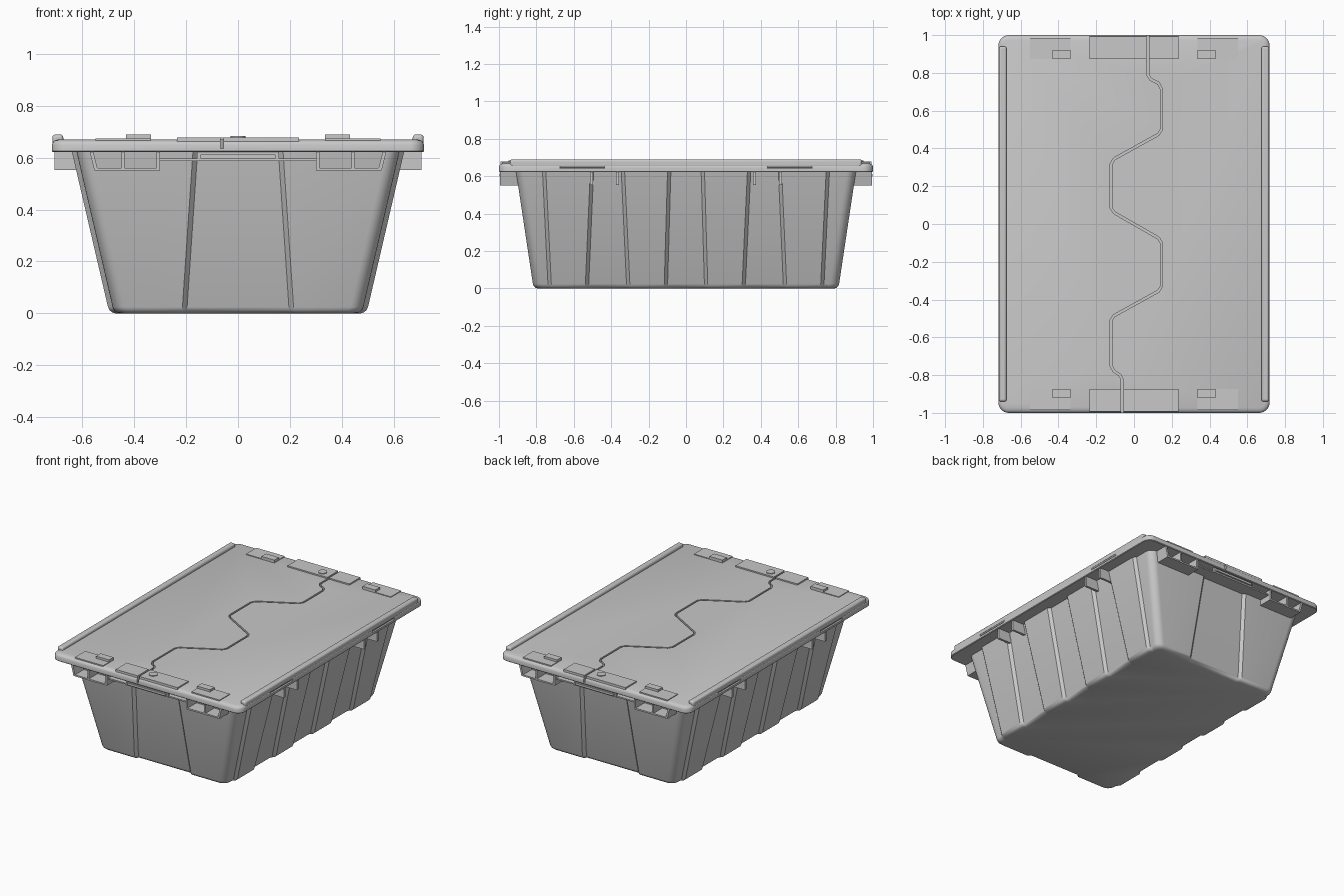
import bpy, bmesh, math
from mathutils import Vector

if "Cube" in bpy.data.objects:
    bpy.data.objects.remove(bpy.data.objects["Cube"], do_unlink=True)

grey = bpy.data.materials.new("light_grey_plastic")
grey.diffuse_color = (0.58, 0.58, 0.58, 1)
grey.use_nodes = True
grey.node_tree.nodes["Principled BSDF"].inputs["Base Color"].default_value = (0.58, 0.58, 0.58, 1)
parts = []


def finish(name, bm, bevel=0.0):
    bmesh.ops.recalc_face_normals(bm, faces=bm.faces)
    me = bpy.data.meshes.new(name)
    bm.to_mesh(me)
    bm.free()
    me.materials.append(grey)
    ob = bpy.data.objects.new(name, me)
    bpy.context.collection.objects.link(ob)
    if bevel:
        m = ob.modifiers.new("soft_edges", 'BEVEL')
        m.width, m.segments = bevel, 3
    parts.append(ob)
    return ob


def loft(bm, rings):
    """Skin a stack of closed rings and cap both ends."""
    vs = [[bm.verts.new(p) for p in r] for r in rings]
    n = len(vs[0])
    for a, b in zip(vs, vs[1:]):
        for i in range(n):
            j = (i + 1) % n
            bm.faces.new((a[i], a[j], b[j], b[i]))
    bm.faces.new(vs[0][::-1])
    bm.faces.new(vs[-1])


def add_box(bm, x0, x1, y0, y1, z0, z1):
    loft(bm, [[(x0, y0, z), (x1, y0, z), (x1, y1, z), (x0, y1, z)] for z in (z0, z1)])


def boxes(name, specs, mirror_x=False, mirror_y=False, bevel=0.0):
    bm = bmesh.new()
    for x0, x1, y0, y1, z0, z1 in specs:
        for sx in ((1, -1) if mirror_x else (1,)):
            for sy in ((1, -1) if mirror_y else (1,)):
                xs, ys = sorted((sx * x0, sx * x1)), sorted((sy * y0, sy * y1))
                add_box(bm, *xs, *ys, z0, z1)
    return finish(name, bm, bevel)


def arc(cx, cy, r, n=7):
    return [(cx + r * math.cos(a), cy + r * math.sin(a))
            for a in (math.pi / 2 * i / n for i in range(n + 1))]


def four_way(q, z):
    """Mirror a quarter outline into a full ring at height z."""
    ring = q + [(-x, y) for x, y in q[::-1]] + [(-x, -y) for x, y in q] + [(x, -y) for x, y in q[::-1]]
    return [(x, y, z) for x, y in ring]


# Tapered tub with stepped wall panels
def tub_ring(z, inset=0.0):
    t = z / 0.62
    lerp = lambda a, b: a + (b - a) * t
    hx, hy = lerp(0.478, 0.622) - inset, lerp(0.815, 0.908) - inset
    d, w, r = 0.018, 0.009, 0.05
    q, raised = [], False
    for bottom, top in ((0.108, 0.09), (0.308, 0.337), (0.53, 0.503), (0.728, 0.758)):
        e = lerp(bottom, top)
        q.append((hx + d * raised, e - w))
        raised = not raised
        q.append((hx + d * raised, e + w))
    q += arc(hx - r, hy - r, r)
    e = lerp(0.207, 0.165)
    q += [(e + w, hy), (e - w, hy - d)]
    return four_way(q, z)


bm = bmesh.new()
loft(bm, [tub_ring(0, 0.022), tub_ring(0.004, 0.011), tub_ring(0.012, 0.003),
          tub_ring(0.024), tub_ring(0.632)])
finish("tub", bm)


# Lid slab with a rounded top edge
def lid_ring(inset, z):
    return four_way(arc(0.718 - 0.055, 1 - 0.055, 0.055 - inset), z)


bm = bmesh.new()
loft(bm, [lid_ring(0.004, 0.622), lid_ring(0, 0.626), lid_ring(0, 0.65), lid_ring(0.004, 0.66),
          lid_ring(0.012, 0.666), lid_ring(0.026, 0.670)])
lid = finish("lid", bm)

# Raised details on the lid
boxes("lid_side_ridge", [(0.674, 0.716, -0.94, 0.94, 0.645, 0.69)], mirror_x=True, bevel=0.012)
center_plate = boxes("lid_center_plate", [(-0.235, 0.235, 0.873, 0.992, 0.64, 0.679)], mirror_y=True)
boxes("lid_end_plate", [(0.335, 0.55, 0.873, 0.985, 0.64, 0.675)], True, True)
boxes("lid_stacking_tab", [(0.335, 0.432, 0.873, 0.922, 0.65, 0.69)], True, True)

bm = bmesh.new()
for s in (1, -1):
    ring = [(0.028 * math.cos(a), s * 0.92 + 0.028 * math.sin(a))
            for a in (math.tau * i / 24 for i in range(24))]
    loft(bm, [[(x, y, z) for x, y in ring] for z in (0.67, 0.684)])
finish("lid_button", bm)

# Zigzag seam and side slots, cut from the lid
path = [Vector(p) for p in (
    (0.073, 1.03), (0.073, 0.79), (0.09, 0.765), (0.13, 0.745), (0.145, 0.715), (0.145, 0.5),
    (0.13, 0.475), (-0.105, 0.345), (-0.122, 0.315), (-0.122, 0.085), (-0.105, 0.06),
    (0.13, -0.075), (0.145, -0.1), (0.145, -0.33), (0.13, -0.355), (-0.105, -0.485),
    (-0.122, -0.51), (-0.122, -0.75), (-0.105, -0.78), (-0.075, -0.80), (-0.062, -0.825),
    (-0.062, -1.03))]
left, right = [], []
for i, p in enumerate(path):
    d = (path[min(i + 1, len(path) - 1)] - path[max(i - 1, 0)]).normalized()
    side = Vector((-d.y, d.x)) * 0.006
    left.append(p + side)
    right.append(p - side)
bm = bmesh.new()
loft(bm, [[(p.x, p.y, z) for p in left + right[::-1]] for z in (0.635, 0.72)])
for sx in (1, -1):
    for sy in (1, -1):
        xs, ys = sorted((sx * 0.706, sx * 0.74)), sorted((sy * 0.435, sy * 0.675))
        add_box(bm, *xs, *ys, 0.64, 0.654)
cutter = finish("seam_cutter", bm)
cutter.hide_render = True
parts.remove(cutter)
for ob in (lid, center_plate):
    m = ob.modifiers.new("seam", 'BOOLEAN')
    m.operation, m.solver, m.object = 'DIFFERENCE', 'EXACT', cutter
    bpy.context.view_layer.objects.active = ob
    bpy.ops.object.modifier_apply(modifier=m.name)
bpy.data.objects.remove(cutter, do_unlink=True)

# Side ribs under the rim
boxes("side_rib", [(0.58, 0.708, 0.357, 0.373, 0.552, 0.63),
                   (0.58, 0.708, 0.497, 0.513, 0.552, 0.63)], True, True)

# Open pockets under both ends: floor and dividers
boxes("end_pocket", [(0.30, 0.55, 0.86, 0.995, 0.55, 0.56),
                     (0.30, 0.314, 0.86, 0.995, 0.55, 0.63),
                     (0.437, 0.449, 0.86, 0.995, 0.55, 0.63)], True, True)
bm = bmesh.new()
for sx in (1, -1):
    for sy in (1, -1):
        loft(bm, [[(sx * x, sy * y, z) for x, y in
                   ((x0, 0.86), (x0 + 0.014, 0.86), (x0 + 0.014, 0.995), (x0, 0.995))]
                  for x0, z in ((0.54, 0.55), (0.56, 0.63))])
finish("end_pocket_outer_wall", bm)

# Shelf and latch between the pockets
boxes("end_shelf", [(-0.305, 0.305, 0.86, 0.98, 0.588, 0.597)], mirror_y=True)
boxes("latch_plate", [(-0.158, 0.158, 0.97, 0.985, 0.588, 0.63)], mirror_y=True)
boxes("latch_bar", [(-0.145, 0.145, 0.98, 0.997, 0.598, 0.613)], mirror_y=True)

# Smooth the rounded surfaces, keep the creases
bpy.ops.object.select_all(action='DESELECT')
for ob in parts:
    ob.select_set(True)
bpy.context.view_layer.objects.active = lid
bpy.ops.object.shade_smooth_by_angle(angle=math.radians(35))
